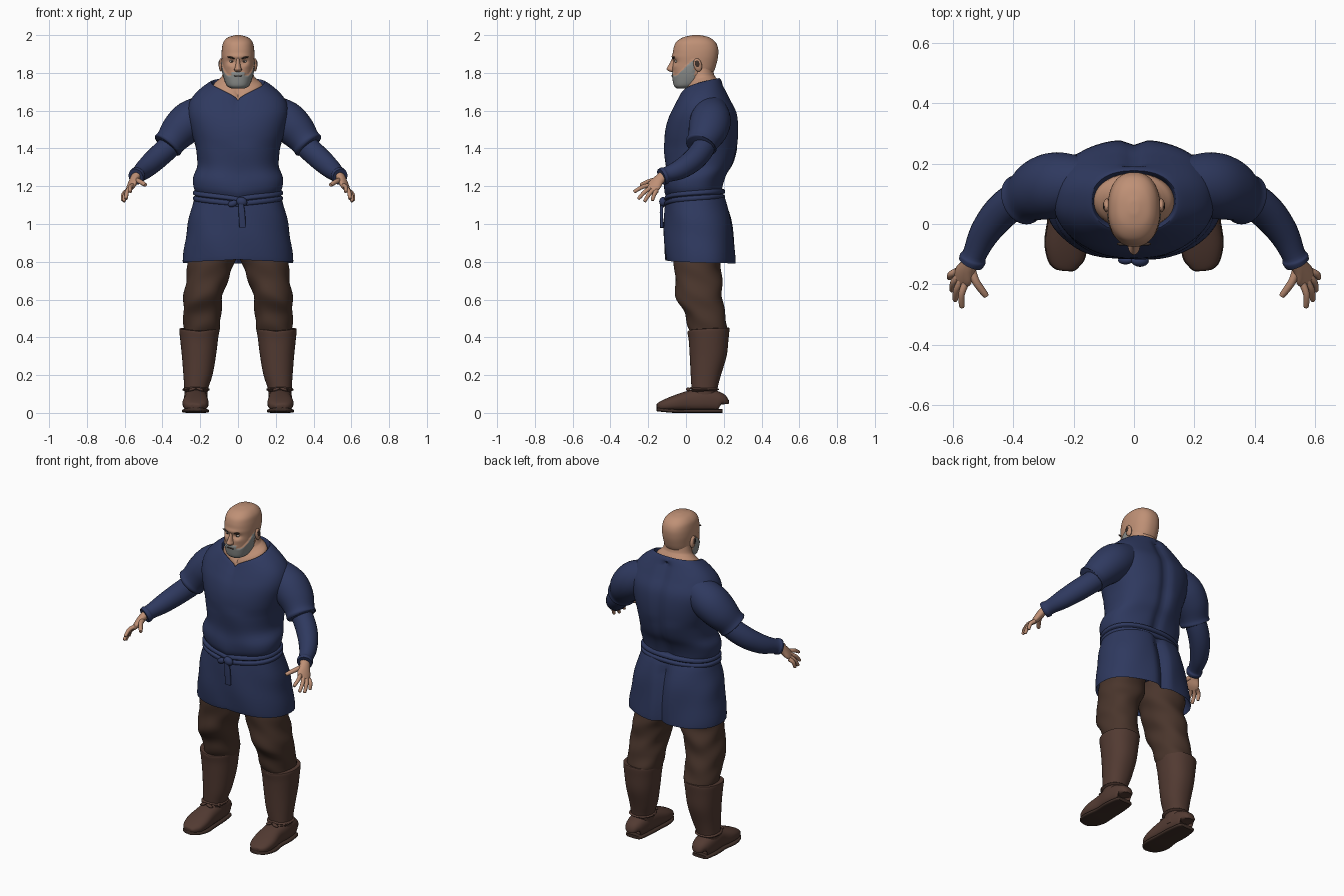
import bpy, bmesh, math
from mathutils import Vector, Matrix

default_cube = bpy.data.objects.get("Cube")
if default_cube:
    bpy.data.objects.remove(default_cube, do_unlink=True)


def material(name, r, g, b):
    mat = bpy.data.materials.new(name)
    mat.use_nodes = True
    mat.diffuse_color = (r, g, b, 1)
    shader = mat.node_tree.nodes["Principled BSDF"]
    shader.inputs["Base Color"].default_value = (r, g, b, 1)
    shader.inputs["Roughness"].default_value = 0.8
    return mat


SKIN = material("skin", .52, .28, .18)
BLUE = material("blue cloth", .028, .041, .115)
BROWN = material("brown cloth", .068, .036, .025)
LEATHER = material("boot leather", .085, .043, .032)
SOLE = material("sole leather", .05, .028, .021)
GREY = material("grey beard", .27, .28, .27)
DARK = material("dark hair", .05, .032, .025)
WHITE = material("eye white", .5, .45, .4)


def finish(name, bm, mats, mirror=False, rule=None, angle=50):
    """Turn a bmesh into a shaded object, coloured by an optional rule."""
    bmesh.ops.recalc_face_normals(bm, faces=bm.faces)
    mesh = bpy.data.meshes.new(name)
    bm.to_mesh(mesh)
    bm.free()
    for mat in mats:
        mesh.materials.append(mat)
    if rule:
        for face in mesh.polygons:
            face.material_index = rule(face.center)
    obj = bpy.data.objects.new(name, mesh)
    bpy.context.collection.objects.link(obj)
    bpy.ops.object.select_all(action='DESELECT')
    obj.select_set(True)
    bpy.context.view_layer.objects.active = obj
    bpy.ops.object.shade_smooth_by_angle(angle=math.radians(angle))
    if mirror:
        mod = obj.modifiers.new("mirror", 'MIRROR')
        mod.use_mirror_merge = False
    return obj


def refine(rows, steps):
    """Catmull-Rom interpolation between rows of numbers."""
    out = []
    last = len(rows) - 1
    for i in range(last):
        quad = [rows[max(i - 1, 0)], rows[i], rows[i + 1], rows[min(i + 2, last)]]
        for k in range(steps):
            t = k / steps
            out.append([b + t * ((c - a) + t * ((2 * a - 5 * b + 4 * c - d)
                        + t * (3 * (b - c) + d - a))) / 2
                        for a, b, c, d in zip(*quad)])
    return out + [list(rows[last])]


def unit_ring(segs, power):
    """Points of a rounded-square unit ring."""
    ring = []
    for k in range(segs):
        angle = math.tau * k / segs
        c, s = math.cos(angle), math.sin(angle)
        ring.append((math.copysign(abs(c) ** (2 / power), c),
                     math.copysign(abs(s) ** (2 / power), s)))
    return ring


def skin_rings(rings, shape=None):
    bm = bmesh.new()
    loops = [[bm.verts.new(shape(p) if shape else p) for p in ring] for ring in rings]
    for low, high in zip(loops, loops[1:]):
        for k in range(len(low)):
            j = (k + 1) % len(low)
            bm.faces.new((low[k], low[j], high[j], high[k]))
    bm.faces.new(loops[0])
    bm.faces.new(loops[-1])
    return bm


def stack(rows, segs=48, power=2.3, steps=4, shape=None):
    """Level rings; each row is centre x, half width, front y, back y, front z, back z."""
    ring = unit_ring(segs, power)
    rings = []
    for cx, hx, front, back, zf, zb in refine(rows, steps):
        mid, half = (front + back) / 2, (back - front) / 2
        rings.append([Vector((cx + hx * c, mid + half * s,
                              zf + (zb - zf) * ((1 + max(s, -1)) / 2) ** .3))
                      for c, s in ring])
    return skin_rings(rings, shape)


def tube(rows, side=(1, 0, 0), segs=24, power=2, steps=4):
    """Limb along a path; each row is x, y, z, radius along side, other radius."""
    rows = refine(rows, steps)
    centres = [Vector(r[:3]) for r in rows]
    rings = []
    for i, row in enumerate(rows):
        along = (centres[min(i + 1, len(rows) - 1)] - centres[max(i - 1, 0)]).normalized()
        u = Vector(side)
        u = (u - along * u.dot(along)).normalized()
        w = along.cross(u)
        rings.append([centres[i] + u * c * row[3] + w * s * row[4]
                      for c, s in unit_ring(segs, power)])
    return skin_rings(rings)


def ellipsoid(name, centre, size, mat, tilt=0, axis='X', mirror=True):
    bm = bmesh.new()
    place = (Matrix.Translation(centre) @ Matrix.Rotation(math.radians(tilt), 4, axis)
             @ Matrix.Diagonal((*size, 1)))
    bmesh.ops.create_uvsphere(bm, u_segments=16, v_segments=10, radius=1, matrix=place)
    return finish(name, bm, [mat], mirror)


def bump(d, width):
    return math.exp(-(d / width) ** 2)


# Tunic body with a groove down the back and soft folds
def tunic_shape(p):
    if p.y > .1 and p.z < 1.74:
        p.y -= (.03 if p.z < 1.1 else .018) * bump(p.x, .03)
    if p.z < 1.42:
        p.x *= 1 + .007 * math.sin(38 * p.z + 9 * p.y)
        p.y += .003 * math.sin(24 * p.x + 16 * p.z)
    return p


tunic = [(.25, -.07, .22, .90, .90), (.285, -.10, .255, .83, .81),
         (.293, -.11, .263, .82, .80), (.278, -.118, .255, .92, .92),
         (.260, -.115, .24, 1.02, 1.03), (.235, -.108, .21, 1.10, 1.13),
         (.222, -.098, .19, 1.13, 1.165), (.234, -.112, .195, 1.165, 1.205),
         (.238, -.115, .215, 1.21, 1.26), (.215, -.108, .25, 1.28, 1.32),
         (.222, -.115, .272, 1.38, 1.40), (.25, -.112, .28, 1.48, 1.50),
         (.268, -.095, .27, 1.55, 1.59), (.255, -.07, .235, 1.60, 1.66),
         (.212, -.05, .205, 1.63, 1.72), (.148, -.03, .18, 1.655, 1.77),
         (.135, -.02, .17, 1.645, 1.755), (.12, 0, .15, 1.59, 1.68)]
finish("tunic", stack([(0, *r) for r in tunic], segs=96, shape=tunic_shape), [BLUE])

# Sleeves
finish("short_sleeves", tube([
    (.16, .13, 1.60, .09, .09), (.25, .13, 1.55, .108, .105), (.31, .115, 1.495, .104, .098),
    (.355, .09, 1.44, .085, .082), (.372, .08, 1.418, .086, .083),
    (.376, .078, 1.413, .076, .074)], side=(0, 1, 0), segs=32), [BLUE], True)
finish("long_sleeves", tube([
    (.33, .11, 1.44, .06, .06), (.39, .08, 1.385, .062, .06), (.445, .035, 1.335, .06, .058),
    (.495, -.03, 1.29, .053, .05), (.527, -.098, 1.263, .042, .04),
    (.534, -.115, 1.256, .047, .045), (.541, -.13, 1.25, .044, .042)], side=(0, 0, 1)),
    [BLUE], True)

# Belt of two cords, with knot and hanging end
strands = ((-.03, -.006), (-.024, .012), (-.008, .015), (0, .004),
           (.008, .015), (.024, .012), (.03, -.006))
finish("belt", stack([(0, .223 + o, -.1 - o, .192 + o, 1.115 + h, 1.158 + h)
                      for h, o in strands], segs=64), [BLUE])
ellipsoid("belt_knot", (.02, -.122, 1.118), (.03, .02, .024), BLUE, 20, 'Y', False)
ellipsoid("belt_loop", (-.028, -.12, 1.108), (.026, .014, .017), BLUE, -20, 'Y', False)
finish("belt_end", tube([(.015, -.128, 1.12, .012, .009), (.02, -.13, 1.06, .017, .009),
                         (.024, -.128, .98, .017, .009)], power=4), [BLUE])


# Trousers with wrinkles
def trouser_shape(p):
    p.y += .005 * math.sin(42 * p.z + 20 * p.x)
    p.x += .004 * math.sin(50 * p.z + 25 * p.y)
    return p


trousers = [(.20, .085, .035, .205, .40), (.19, .095, .015, .222, .45),
            (.19, .100, -.005, .205, .52), (.187, .102, -.048, .195, .60),
            (.170, .108, -.058, .19, .68), (.150, .118, -.06, .185, .76),
            (.138, .128, -.06, .19, .84), (.13, .12, -.04, .17, .95)]
finish("trouser_legs", stack([(*r, r[-1]) for r in trousers], power=2.2, steps=6,
                             shape=trouser_shape), [BROWN], True)

# Boots: shaft, foot, sole, ankle ties
shaft = [(.222, .06, .035, .16, .05, .05), (.222, .062, .03, .165, .12, .12),
         (.212, .077, .025, .185, .20, .20), (.207, .09, .02, .215, .30, .30),
         (.206, .1, .015, .225, .38, .39), (.205, .106, .008, .23, .425, .445),
         (.205, .098, .015, .224, .43, .45)]
finish("boot_shafts", stack(shaft, power=2.2), [LEATHER], True)
foot = [(.225, .192, .045, .03, .03), (.225, .182, .055, .05, .05),
        (.225, .10, .068, .062, .063), (.222, .02, .062, .062, .056),
        (.225, -.06, .05, .069, .042), (.224, -.12, .038, .058, .029),
        (.222, -.148, .034, .034, .018), (.222, -.155, .033, .015, .008)]
finish("boot_feet", tube(foot, segs=32, power=2.5), [LEATHER], True)
finish("boot_soles", tube([(x, y, .01 + max(0, -y - .08) * .12, a + .003, .01)
                           for x, y, z, a, b in foot], segs=24, power=4), [SOLE], True)
for height, lean in ((.112, .012), (.132, -.008)):
    finish("ankle_tie", stack([(.222, .064 + o, .028 - o, .167 + o, height + h,
                                height + lean + h)
                               for h, o in ((-.008, -.004), (0, .008), (.008, -.004))]),
           [LEATHER], True)
for sign in (-1, 1):
    ellipsoid("tie_bow", (.222 + sign * .02, .012, .125), (.022, .012, .008), LEATHER,
              sign * 20, 'Y')

# Hands
across = Vector((-.03, -.045, .02))
finish("palms", tube([(.532, -.11, 1.262, .03, .026), (.55, -.142, 1.235, .03, .022),
                      (.563, -.168, 1.205, .04, .019), (.575, -.188, 1.183, .034, .012)],
                     side=across), [SKIN], True)


def finger(name, root, tip, radius):
    mid = (root + tip) / 2 + Vector((.008, 0, .007))
    end = tip + (tip - mid).normalized() * .004
    finish(name, tube([(*p, radius * k, radius * k) for p, k in
                       ((root, 1.1), (mid, 1), (tip, .8), (end, .35))], segs=12,
                      side=across), [SKIN], True)


tips = ((.57, -.272, 1.172), (.592, -.25, 1.136), (.603, -.218, 1.122), (.611, -.178, 1.127))
for i, tip in enumerate(tips):
    root = Vector((.556, -.192, 1.205)).lerp(Vector((.586, -.156, 1.176)), i / 3)
    finger("finger", root, Vector(tip), .011)
finger("thumb", Vector((.54, -.145, 1.232)), Vector((.492, -.235, 1.208)), .013)

# Neck
neck = [(.14, -.015, .17, 1.58, 1.69), (.130, -.018, .168, 1.65, 1.755),
        (.102, 0, .155, 1.69, 1.78), (.085, .01, .148, 1.73, 1.795),
        (.075, .02, .14, 1.82, 1.84)]
finish("neck", stack([(0, *r) for r in neck], power=2), [SKIN])


# Head with brow, eye sockets, cheeks and a beard raised from the jaw
def bearded(p):
    jaw = p.y < .045 and p.z < min(1.785 + max(0, p.y + .05) * .95, 1.868)
    moustache = p.y < -.03 and abs(p.x) < .034 and p.z < 1.804
    return int(jaw or moustache)


def head_shape(p):
    if bearded(p):
        p.x *= 1.06
        p.y -= .004 * (p.y < .02)
    elif p.y < .03:
        eye = bump(abs(p.x) - .034, .02)
        p.y += .012 * eye * bump(p.z - 1.86, .014)
        p.y -= .006 * bump(p.x, .06) * bump(p.z - 1.887, .012)
        p.y -= .004 * bump(abs(p.x) - .045, .02) * bump(p.z - 1.835, .015)
    return p


head = [(.035, -.045, .02, 1.718), (.056, -.06, .07, 1.733), (.071, -.068, .12, 1.77),
        (.080, -.072, .148, 1.81), (.084, -.070, .162, 1.85), (.087, -.070, .170, 1.89),
        (.085, -.066, .170, 1.93), (.077, -.052, .156, 1.963), (.055, -.018, .125, 1.987),
        (.022, .025, .085, 1.998), (.006, .045, .065, 2.0)]
finish("head", stack([(0, *r, r[-1]) for r in head], segs=96, steps=7, shape=head_shape),
       [SKIN, GREY], rule=bearded)
nose = [(.009, -.074, 1.878), (.011, -.084, 1.855), (.015, -.097, 1.833),
        (.020, -.102, 1.819), (.017, -.09, 1.808), (.008, -.075, 1.805)]
finish("nose", stack([(0, w, y, -.04, z, z) for w, y, z in nose], segs=24, power=2), [SKIN])
ellipsoid("mouth", (0, -.0735, 1.784), (.022, .005, .0035), DARK, mirror=False)
ellipsoid("ears", (.09, .062, 1.842), (.012, .022, .036), SKIN, 12)
ellipsoid("ear_hollows", (.099, .06, 1.847), (.004, .012, .02), DARK, 12)
ellipsoid("eyes", (.033, -.049, 1.861), (.013, .011, .007), WHITE)
ellipsoid("irises", (.032, -.057, 1.861), (.005, .004, .005), DARK)
ellipsoid("eyebrows", (.036, -.066, 1.881), (.022, .006, .005), DARK, -12, 'Y')
